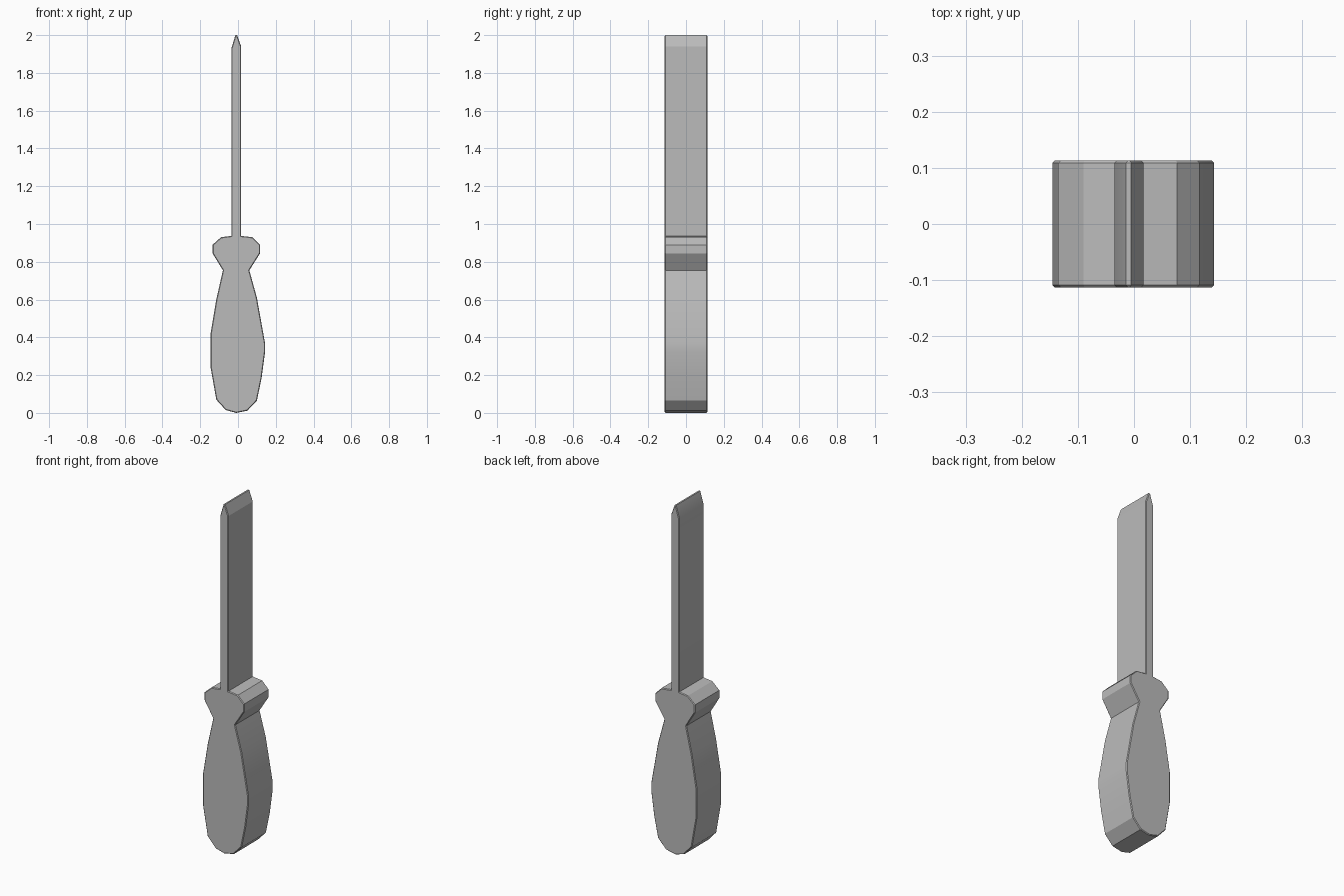
import bpy
import bmesh

cube = bpy.data.objects.get("Cube")
if cube:
    bpy.data.objects.remove(cube, do_unlink=True)

grey = bpy.data.materials.new("grey")
grey.use_nodes = True
colour = (0.5, 0.5, 0.5, 1)
grey.diffuse_color = colour
grey.node_tree.nodes["Principled BSDF"].inputs["Base Color"].default_value = colour

# Outline in x and z: right edge from the butt up to the tip, then the left edge down
right_handle = [(-0.01, 0), (0.05, 0.012), (0.1, 0.065), (0.125, 0.185),
                (0.143, 0.32), (0.143, 0.37), (0.1, 0.61), (0.06, 0.755)]
right_guard = [(0.117, 0.845), (0.117, 0.89), (0.077, 0.93), (0.017, 0.937)]
blade = [(0.017, 1.94), (-0.005, 2.0), (-0.014, 2.0), (-0.035, 1.93)]
left_guard = [(-0.035, 0.937), (-0.09, 0.93), (-0.135, 0.89), (-0.135, 0.845)]
left_handle = [(-0.08, 0.755), (-0.115, 0.6), (-0.145, 0.42), (-0.145, 0.24),
               (-0.115, 0.07), (-0.065, 0.015)]
outline = right_handle + right_guard + blade + left_guard + left_handle

# Extrude the outline from front to back
HALF_DEPTH = 0.113
bm = bmesh.new()
front = bm.faces.new([bm.verts.new((x, -HALF_DEPTH, z)) for x, z in outline])
grown = bmesh.ops.extrude_face_region(bm, geom=[front], use_keep_orig=True)
for item in grown["geom"]:
    if isinstance(item, bmesh.types.BMVert):
        item.co.y = HALF_DEPTH
bmesh.ops.recalc_face_normals(bm, faces=bm.faces)

# Narrow chamfer round the front and back faces
rims = [e for e in bm.edges if abs(e.verts[0].co.y - e.verts[1].co.y) < 0.01]
bmesh.ops.bevel(bm, geom=rims, offset=0.004, segments=1, profile=0.5,
                affect='EDGES', clamp_overlap=True)

mesh = bpy.data.meshes.new("screwdriver")
bm.to_mesh(mesh)
bm.free()
mesh.materials.append(grey)
screwdriver = bpy.data.objects.new("screwdriver", mesh)
bpy.context.collection.objects.link(screwdriver)

# Soft shading across the shallow handle curves, crisp at the corners
bpy.context.view_layer.objects.active = screwdriver
screwdriver.select_set(True)
bpy.ops.object.shade_smooth_by_angle(angle=0.3)
